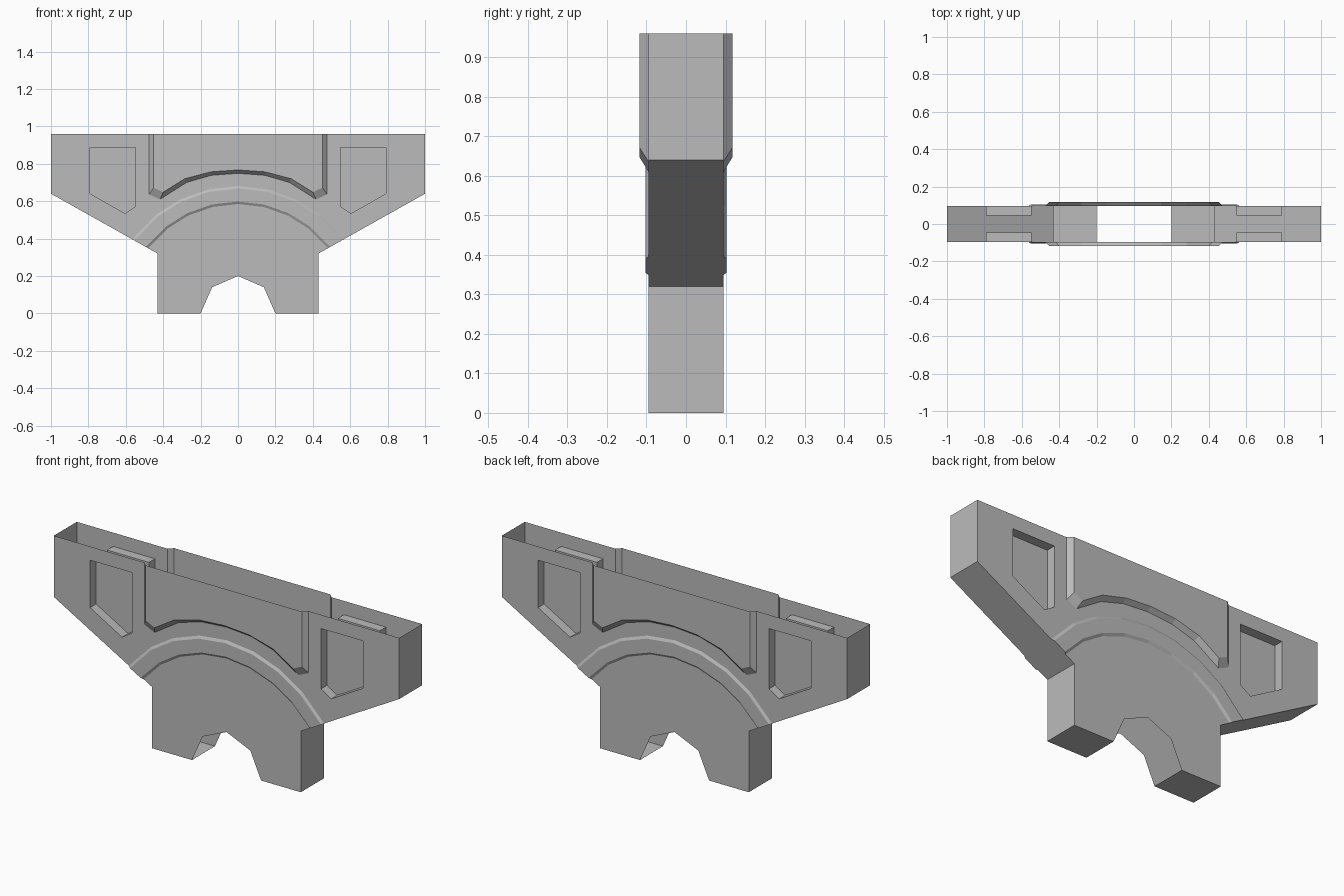
import bpy
import bmesh
from math import sin, cos, radians, sqrt
from mathutils import Vector

if "Cube" in bpy.data.objects:
    bpy.data.objects.remove(bpy.data.objects["Cube"], do_unlink=True)

grey = bpy.data.materials.new("plain_grey")
grey.use_nodes = True
grey.diffuse_color = (0.5, 0.5, 0.5, 1)
grey.node_tree.nodes["Principled BSDF"].inputs["Base Color"].default_value = (0.5, 0.5, 0.5, 1)

# Depths of the wall, arch band, centre panel and pocket floor from the middle plane
WALL, BAND, PANEL, POCKET = 0.095, 0.103, 0.118, 0.045
TOP, CENTRE_Z = 0.96, -0.022
SLOPE, SLOPE_Z = 0.561, 0.079


def sym(half):
    """Close a half outline running from the centre line by mirroring it."""
    return half + [(-x, z) for x, z in reversed(half) if x > 0]


def mirror_open(half):
    """Mirror an open path that starts on the centre line."""
    return [(-x, z) for x, z in reversed(half[1:])] + half


def at(points, y):
    return [Vector((x, y, z)) for x, z in points]


def arc(r):
    """Half arc from the centre line out to the sloping underside."""
    pts = [(r * sin(radians(a)), CENTRE_Z + r * cos(radians(a))) for a in (0, 13, 26, 38.5)]
    k = SLOPE_Z - CENTRE_Z
    a, b, c = 1 + SLOPE ** 2, 2 * SLOPE * k, k * k - r * r
    x = (-b + sqrt(b * b - 4 * a * c)) / (2 * a)
    return pts + [(x, SLOPE_Z + SLOPE * x)]


class Part:
    def __init__(self, name):
        self.name, self.bm = name, bmesh.new()

    def face(self, pts, facing):
        f = self.bm.faces.new([self.bm.verts.new(p) for p in pts])
        f.normal_update()
        if f.normal.dot(Vector(facing)) < 0:
            f.normal_flip()

    def strip(self, a, b, facing):
        for i in range(len(a) - 1):
            self.face([a[i], a[i + 1], b[i + 1], b[i]], facing)

    def finish(self):
        bmesh.ops.remove_doubles(self.bm, verts=self.bm.verts, dist=0.0005)
        mesh = bpy.data.meshes.new(self.name)
        self.bm.to_mesh(mesh)
        self.bm.free()
        mesh.materials.append(grey)
        bpy.context.collection.objects.link(bpy.data.objects.new(self.name, mesh))


# Shared outlines
outer_base, outer_top, inner_top, inner_base = [arc(r) for r in (0.703, 0.69, 0.62, 0.607)]
panel_base = [(0, 0.749), (0.144, 0.738), (0.275, 0.7), (0.417, 0.61), (0.476, 0.636), (0.476, TOP)]
panel_top = [(0, 0.767), (0.144, 0.757), (0.285, 0.72), (0.4, 0.648), (0.452, 0.672), (0.452, TOP)]
pocket = [(0.547, 0.888), (0.547, 0.572), (0.605, 0.535), (0.79, 0.64), (0.79, 0.888)]
slope_end, leg_top = (1, 0.64), (0.43, 0.32)
leg = [leg_top, (0.43, 0), (0.2, 0), (0.138, 0.14), (0, 0.2)]

# Lower wall with the notch
lower = Part("lower_leg_walls")
for s in (1, -1):
    lower.face(at(sym(inner_base + leg), s * WALL), (0, s, 0))
lower.finish()

# Upper wall and wings, leaving openings for the panel and pockets
upper = Part("upper_wing_walls")
middle = sym(panel_base + pocket[:3] + outer_base[::-1])
wing = [panel_base[-1], (1, TOP), slope_end, outer_base[-1]] + pocket[2:] + pocket[:1]
for s in (1, -1):
    upper.face(at(middle, s * WALL), (0, s, 0))
    for m in (1, -1):
        upper.face(at([(m * x, z) for x, z in wing], s * WALL), (0, s, 0))
upper.finish()

# Raised centre panel with bevelled border
panel = Part("raised_centre_panel")
for s in (1, -1):
    panel.face(at(sym(panel_top), s * PANEL), (0, s, 0))
    panel.strip(at(mirror_open(panel_base), s * WALL),
                at(mirror_open(panel_top), s * PANEL), (0, s, 0))
panel.finish()

# Raised arch band with bevelled edges
band = Part("arch_band")
rows = [(outer_base, WALL), (outer_top, BAND), (inner_top, BAND), (inner_base, WALL)]
for s in (1, -1):
    for (a, ya), (b, yb) in zip(rows, rows[1:]):
        band.strip(at(mirror_open(a), s * ya), at(mirror_open(b), s * yb), (0, s, 0))
band.finish()

# Recessed pockets
pockets = Part("recessed_pockets")
for s in (1, -1):
    for m in (1, -1):
        outline = [(m * x, z) for x, z in pocket]
        rim, floor = at(outline, s * WALL), at(outline, s * POCKET)
        pockets.face(floor, (0, s, 0))
        mid = sum(floor, Vector()) / len(floor)
        for i in range(len(rim)):
            j = (i + 1) % len(rim)
            pockets.face([rim[i], rim[j], floor[j], floor[i]], mid - (floor[i] + floor[j]) / 2)
pockets.finish()

# Ends, sloping undersides, leg sides and feet; the top and notch stay open
edges = Part("ends_and_undersides")
slope = [(slope_end, WALL)] + [(row[-1], y) for row, y in rows] + [(leg_top, WALL)]
runs = [([((1, TOP), WALL), (slope_end, WALL)], (1, 0, 0)),
        (slope, (0, 0, -1)),
        ([(leg[0], WALL), (leg[1], WALL)], (1, 0, 0)),
        ([(leg[1], WALL), (leg[2], WALL)], (0, 0, -1))]
for m in (1, -1):
    for run, (fx, fy, fz) in runs:
        front = [Vector((m * p[0], -y, p[1])) for p, y in run]
        back = [Vector((m * p[0], y, p[1])) for p, y in run]
        edges.face(front + back[::-1], (m * fx, fy, fz))
edges.finish()
